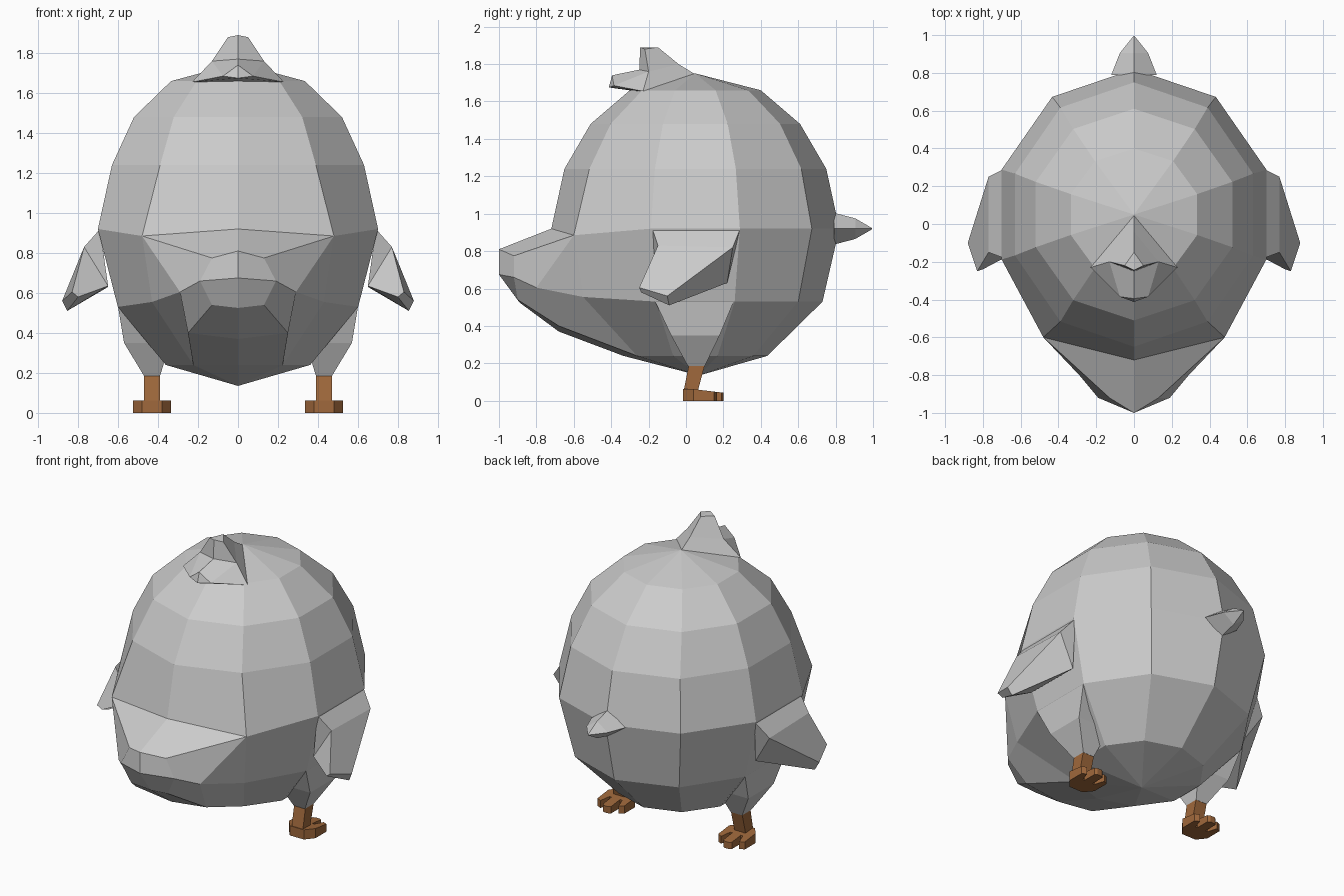
import bpy
import bmesh
import math

default_cube = bpy.data.objects.get("Cube")
if default_cube:
    bpy.data.objects.remove(default_cube, do_unlink=True)


def make_material(name, color):
    mat = bpy.data.materials.new(name)
    mat.use_nodes = True
    mat.diffuse_color = color
    mat.node_tree.nodes["Principled BSDF"].inputs["Base Color"].default_value = color
    return mat


plumage = make_material("pale grey plumage", (0.6, 0.6, 0.6, 1))
leg_skin = make_material("brown leg skin", (0.35, 0.14, 0.045, 1))


def make_part(name, points, faces, mat, signs=(1, -1)):
    """Flat-shaded mesh from named points and faces; both signs give a welded mirror pair."""
    bm = bmesh.new()
    for sign in signs:
        verts = {key: bm.verts.new((sign * x, y, z)) for key, (x, y, z) in points.items()}
        for face in faces:
            bm.faces.new([verts[key] for key in face])
    bmesh.ops.remove_doubles(bm, verts=bm.verts, dist=0.0005)
    bmesh.ops.recalc_face_normals(bm, faces=bm.faces)
    mesh = bpy.data.meshes.new(name)
    bm.to_mesh(mesh)
    bm.free()
    mesh.materials.append(mat)
    obj = bpy.data.objects.new(name, mesh)
    bpy.context.collection.objects.link(obj)
    return obj


def make_pair(name, points, faces, mat):
    make_part("left_" + name, points, faces, mat, (1,))
    make_part("right_" + name, points, faces, mat, (-1,))


def loft(sections):
    """Join equal-length rings of points into a capped solid."""
    count = len(sections[0])
    points = {(r, i): p for r, ring in enumerate(sections) for i, p in enumerate(ring)}
    faces = [[(r, i), (r, (i + 1) % count), (r + 1, (i + 1) % count), (r + 1, i)]
             for r in range(len(sections) - 1) for i in range(count)]
    last = len(sections) - 1
    faces += [[(0, i) for i in range(count)], [(last, i) for i in range(count)]]
    return points, faces


def rectangle(x0, x1, y0, y1, z):
    return [(x0, y0, z), (x1, y0, z), (x1, y1, z), (x0, y1, z)]


# Body: half of a ten-sided egg, columns counted from the back (0) to the front (5)
center_y = 0.05
rings = [(1.66, 0.352, 0.35), (1.48, 0.547, 0.56), (1.24, 0.663, 0.70),
         (0.92, 0.737, 0.77), (0.53, 0.632, 0.68), (0.24, 0.38, 0.385)]
body = {"top": (0, center_y, 1.75), "bottom": (0, 0.07, 0.135)}
for r, (z, rx, ry) in enumerate(rings):
    for c in range(6):
        angle = math.radians(36 * c)
        x = 0 if c in (0, 5) else rx * math.sin(angle)
        body[r, c] = (x, center_y + ry * math.cos(angle), z)
body[3, 4] = (0.48, -0.6, 0.885)

body_faces = []
for c in range(5):
    body_faces.append(["top", (0, c), (0, c + 1)])
    body_faces.append(["bottom", (5, c), (5, c + 1)])
    for r in range(5):
        if r < 3 or c < 3:
            body_faces.append([(r, c), (r, c + 1), (r + 1, c + 1), (r + 1, c)])

# Broad bill growing out of the lower front of the body
body.update({
    "tip": (0, -1, 0.81), "upper": (0.13, -0.92, 0.775),
    "lip": (0, -1, 0.675), "lip_side": (0.19, -0.92, 0.66),
    "cheek": (0.29, -0.8, 0.605), "jaw": (0.43, -0.55, 0.555),
    "chin": (0, -0.89, 0.525), "chin_side": (0.13, -0.9, 0.54),
    "throat": (0, -0.68, 0.37), "throat_side": (0.25, -0.68, 0.4)})
body_faces += [
    [(3, 5), (3, 4), "upper", "tip"],
    ["tip", "upper", "lip_side", "lip"],
    ["upper", (3, 4), "cheek", "lip_side"],
    [(3, 4), "jaw", "cheek"],
    [(3, 4), (3, 3), (4, 3), "jaw"],
    ["lip", "lip_side", "chin_side", "chin"],
    ["lip_side", "cheek", "throat_side", "chin_side"],
    ["chin", "chin_side", "throat_side", "throat"],
    ["cheek", "jaw", (5, 4), "throat_side"],
    ["jaw", (4, 3), (5, 3), (5, 4)],
    ["throat", "throat_side", (5, 4), (5, 5)]]
# unused ring corners in front of the jaw
del body[4, 4], body[4, 5]
make_part("body", body, body_faces, plumage)

# Crest: upright tuft with a short lock pointing forward
crest = {
    "back": (0, 0.05, 1.745), "side": (0.23, -0.23, 1.655),
    "ridge": (0, -0.04, 1.80), "shoulder": (0.13, -0.2, 1.76),
    "peak": (0, -0.15, 1.89), "peak_side": (0.05, -0.22, 1.88),
    "peak_front": (0, -0.245, 1.89), "notch": (0, -0.25, 1.77),
    "lock": (0, -0.395, 1.74), "lock_side": (0.075, -0.385, 1.685),
    "lock_tip": (0, -0.413, 1.675), "under": (0, -0.23, 1.65)}
make_part("crest", crest, [
    ["back", "side", "shoulder", "ridge"],
    ["ridge", "shoulder", "peak_side", "peak"],
    ["peak", "peak_side", "peak_front"],
    ["peak_front", "peak_side", "shoulder", "notch"],
    ["notch", "shoulder", "lock_side", "lock"],
    ["shoulder", "side", "lock_side"],
    ["lock", "lock_side", "lock_tip"],
    ["side", "under", "lock_tip", "lock_side"],
    ["back", "side", "under"]], plumage)


# Tail: diamond-section spike
def diamond(half_width, half_height, y):
    return [(half_width, y, 0.92), (0, y, 0.92 + half_height),
            (-half_width, y, 0.92), (0, y, 0.92 - half_height)]


make_part("tail", *loft([diamond(0.12, 0.085, 0.79), diamond(0.075, 0.055, 0.905),
                         diamond(0.003, 0.003, 0.995)]), plumage, (1,))

# Wings: folded slabs hanging outward and forward
wing = {
    "a": (0.69, -0.18, 0.92), "b": (0.69, 0.29, 0.92),
    "c": (0.77, -0.15, 0.83), "d": (0.77, 0.25, 0.82),
    "e": (0.88, -0.1, 0.56), "f": (0.83, -0.25, 0.605),
    "g": (0.855, -0.09, 0.51), "h": (0.80, -0.24, 0.58),
    "i": (0.65, 0.22, 0.63), "j": (0.65, -0.16, 0.635)}
make_pair("wing", wing, ["abdc", "cdef", "efhg", "acj", "cfhj",
                         "bdi", "degi", "jhgi", "ajib"], plumage)

# Thighs tapering to the legs
thigh_top = [(0.4, -0.14, 0.53), (0.6, -0.165, 0.53), (0.6, 0.255, 0.53), (0.4, 0.23, 0.53)]
make_pair("thigh", *loft([rectangle(0.39, 0.47, 0.01, 0.1, 0.185),
                          rectangle(0.34, 0.57, -0.08, 0.18, 0.35),
                          thigh_top,
                          rectangle(0.4, 0.57, 0.1, 0.215, 0.62)]), plumage)

# Shanks leaning toward the heel
make_pair("shank", *loft([rectangle(0.39, 0.47, -0.015, 0.06, 0.04),
                          rectangle(0.39, 0.47, 0.015, 0.1, 0.19)]), leg_skin)

# Feet: notched outline with three toes, thinning toward the tips
half_outline = [(0.05, -0.015), (0.095, 0.04), (0.095, 0.15), (0.065, 0.165),
                (0.045, 0.1), (0.03, 0.1), (0.03, 0.19), (0.015, 0.2)]
outline = half_outline + [(-x, y) for x, y in reversed(half_outline)]
sole = [(0.43 + x, y, 0) for x, y in outline]
instep = [(0.43 + x, y, 0.062 - 0.12 * max(0, y - 0.04)) for x, y in outline]
make_pair("foot", *loft([sole, instep]), leg_skin)
